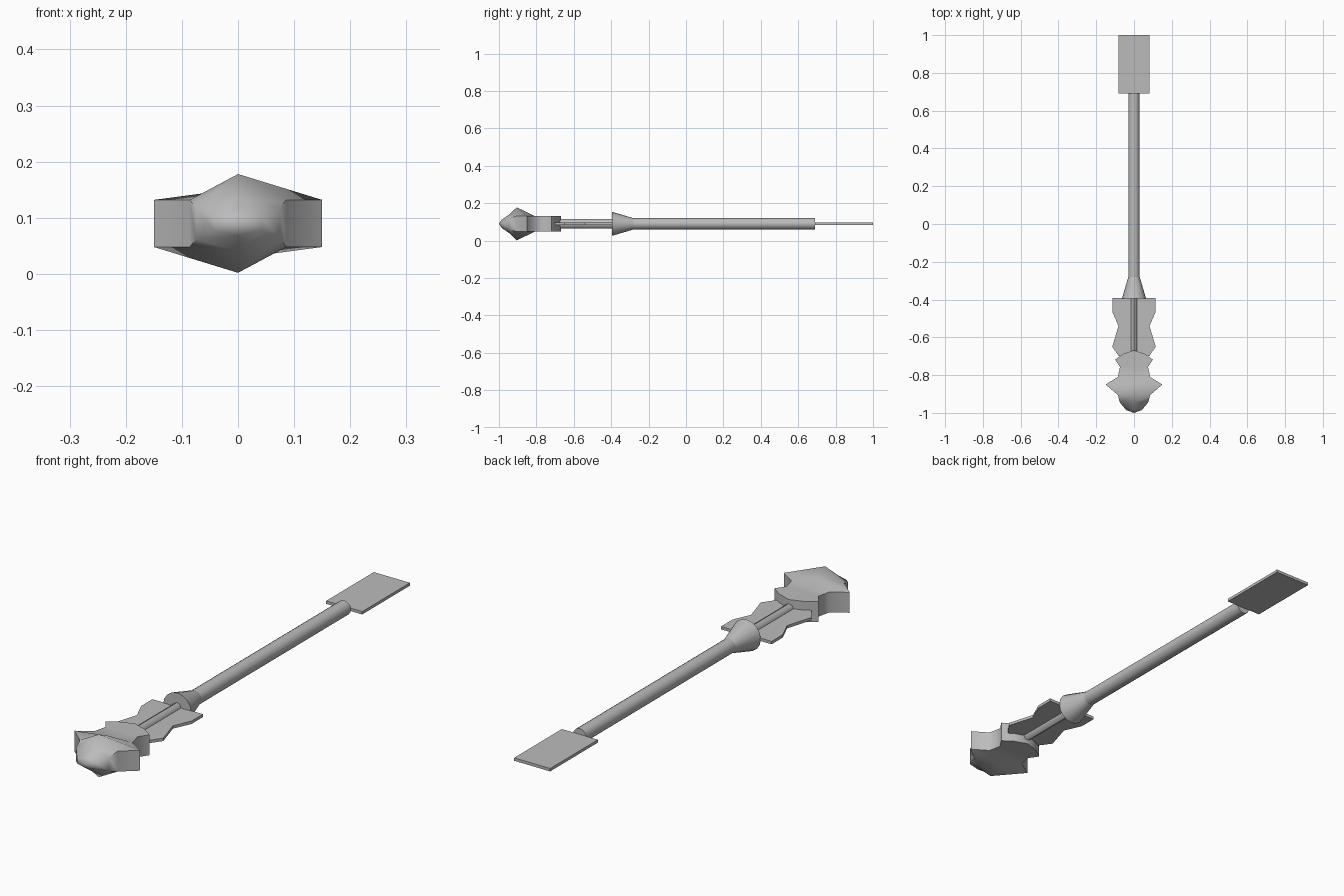
import bpy, bmesh, math
from mathutils import Matrix, Vector

cube = bpy.data.objects.get("Cube")
if cube:
    bpy.data.objects.remove(cube, do_unlink=True)

ZC = 0.09  # height of the long axis

metal = bpy.data.materials.new("grey_metal")
metal.use_nodes = True
GREY = (0.5, 0.5, 0.5, 1)
metal.diffuse_color = GREY
metal.node_tree.nodes["Principled BSDF"].inputs["Base Color"].default_value = GREY


def finish(name, bm, smooth=None):
    bmesh.ops.recalc_face_normals(bm, faces=bm.faces)
    mesh = bpy.data.meshes.new(name)
    bm.to_mesh(mesh)
    bm.free()
    ob = bpy.data.objects.new(name, mesh)
    bpy.context.collection.objects.link(ob)
    mesh.materials.append(metal)
    if smooth:
        bpy.ops.object.select_all(action='DESELECT')
        ob.select_set(True)
        bpy.context.view_layer.objects.active = ob
        bpy.ops.object.shade_smooth_by_angle(angle=math.radians(smooth))
    return ob


def rod(name, y0, y1, r0, r1, sides, flat=1.0, caps=True):
    """Round bar along y, radius r0 at y0 and r1 at y1."""
    bm = bmesh.new()
    bmesh.ops.create_cone(bm, cap_ends=caps, segments=sides, radius1=r0, radius2=r1, depth=y1 - y0)
    place = (Matrix.Translation((0, (y0 + y1) / 2, ZC)) @ Matrix.Diagonal((flat, 1, 1, 1))
             @ Matrix.Rotation(-math.pi / 2, 4, 'X'))
    bm.transform(place)
    return finish(name, bm, 50)


def plate(name, half_outline, thick):
    """Flat plate mirrored over x from its right-hand outline."""
    bm = bmesh.new()
    pts = half_outline + [(-x, y) for x, y in reversed(half_outline)]
    face = bm.faces.new([bm.verts.new((x, y, ZC - thick / 2)) for x, y in pts])
    ext = bmesh.ops.extrude_face_region(bm, geom=[face])
    top = [v for v in ext["geom"] if isinstance(v, bmesh.types.BMVert)]
    bmesh.ops.translate(bm, verts=top, vec=(0, 0, thick))
    return finish(name, bm)


# Spiked head: stations of (y, half width, ridge height, side wall height)
stations = [(-0.985, 0.042, 0.022, 0.012), (-0.945, 0.075, 0.05, 0.028),
            (-0.905, 0.086, 0.088, 0.042), (-0.85, 0.15, 0.062, 0.042),
            (-0.81, 0.086, 0.042, 0.042), (-0.757, 0.074, 0.042, 0.042),
            (-0.718, 0.1, 0.042, 0.042), (-0.688, 0.058, 0.042, 0.042)]
bm = bmesh.new()
rings = []
for y, w, ridge, wall in stations:
    section = [(0, ridge), (w, wall), (w, -wall), (0, -ridge), (-w, -wall), (-w, wall)]
    rings.append([bm.verts.new((x, y, ZC + z)) for x, z in section])
for a, b in zip(rings, rings[1:]):
    for i in range(6):
        j = (i + 1) % 6
        bm.faces.new((a[i], a[j], b[j], b[i]))
nose = bm.verts.new((0, -1, ZC))
for i in range(6):
    bm.faces.new((rings[0][i], rings[0][(i + 1) % 6], nose))
t, r1, r2, b, l2, l1 = rings[-1]
back_top = bm.verts.new((0, -0.668, ZC + 0.042))
back_low = bm.verts.new((0, -0.668, ZC - 0.042))
for f in ((t, r1, back_top), (t, back_top, l1), (b, back_low, r2), (b, l2, back_low),
          (r1, r2, back_low, back_top), (l1, back_top, back_low, l2)):
    bm.faces.new(f)
finish("spiked_head", bm, 60)

# Neck with scalloped wings, collar, shaft and end blade
rod("neck", -0.70, -0.33, 0.025, 0.025, 8, flat=0.75)
plate("neck_wings", [(0.115, -0.392), (0.115, -0.465), (0.082, -0.54), (0.115, -0.65), (0.08, -0.70)], 0.012)
rod("collar", -0.395, -0.28, 0.064, 0.03, 16)
rod("shaft", -0.29, 0.69, 0.03, 0.03, 16)
plate("end_blade", [(0.082, 1.0), (0.082, 0.69)], 0.012)
